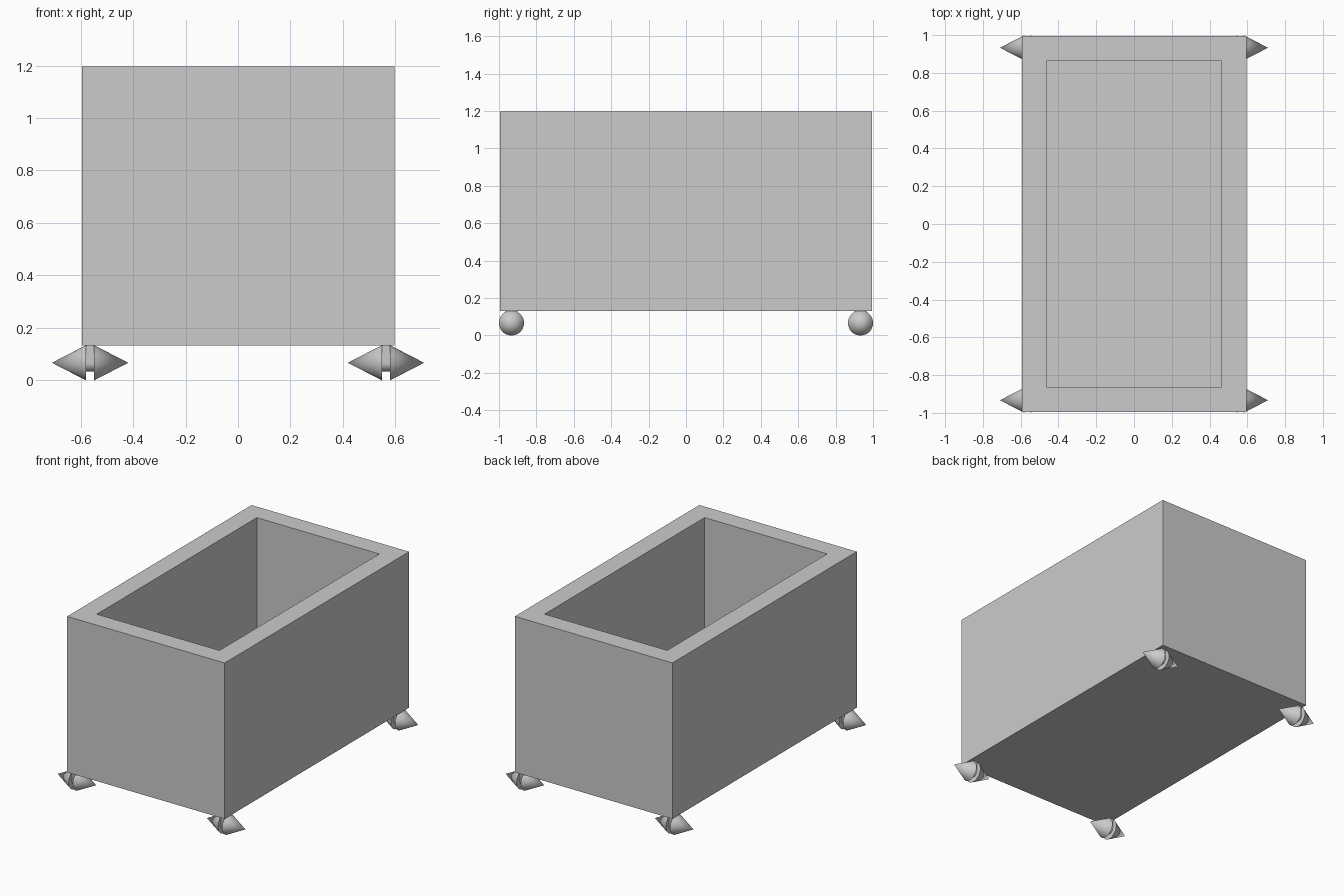
import bpy, bmesh
from math import pi, radians, cos, sin
from mathutils import Matrix, Vector

if "Cube" in bpy.data.objects:
    bpy.data.objects.remove(bpy.data.objects["Cube"])


def make_object(name, bm, smooth=False):
    bmesh.ops.recalc_face_normals(bm, faces=bm.faces)
    mesh = bpy.data.meshes.new(name)
    bm.to_mesh(mesh)
    bm.free()
    ob = bpy.data.objects.new(name, mesh)
    bpy.context.collection.objects.link(ob)
    if smooth:
        bpy.ops.object.select_all(action='DESELECT')
        ob.select_set(True)
        bpy.context.view_layer.objects.active = ob
        bpy.ops.object.shade_smooth_by_angle(angle=radians(40))
    return ob


# Open box: inset the top face and sink it to form the cavity
W, L, Z0, Z1, WALL = 1.19, 1.99, 0.132, 1.197, 0.132
bm = bmesh.new()
bmesh.ops.create_cube(bm, size=1, matrix=Matrix.Translation((0.001, 0, (Z0 + Z1) / 2))
                      @ Matrix.Diagonal((W, L, Z1 - Z0, 1)))
bm.normal_update()
top = max(bm.faces, key=lambda f: f.calc_center_median().z)
bmesh.ops.inset_region(bm, faces=[top], thickness=WALL, use_even_offset=True)
sunk = bmesh.ops.extrude_discrete_faces(bm, faces=[top])["faces"][0]
bmesh.ops.translate(bm, verts=sunk.verts, vec=(0, 0, -(Z1 - Z0 - WALL)))
make_object("open_box", bm)

# Double-cone feet, each pair hung on a round-ended bracket
R, GAP, TIP = 0.067, 0.0155, 0.13
for sx, side in ((-1, "left"), (1, "right")):
    for sy, end in ((-1, "front"), (1, "back")):
        c = Vector((sx * 0.564, sy * 0.933, R))

        bm = bmesh.new()
        for s in (-1, 1):
            m = (Matrix.Translation(c + Vector((s * (GAP + TIP / 2), 0, 0)))
                 @ Matrix.Rotation(s * pi / 2, 4, 'Y'))
            bmesh.ops.create_cone(bm, cap_ends=True, segments=48, radius1=R,
                                  radius2=0, depth=TIP, matrix=m)
        make_object(f"{end}_{side}_cone_wheel", bm, True)

        # Bracket profile: half round at the bottom, straight up to the box
        r = 0.033
        pts = [(r * cos(a), r * sin(a)) for a in (pi + i * pi / 16 for i in range(17))]
        pts += [(r, Z0 - R), (-r, Z0 - R)]
        bm = bmesh.new()
        face = bm.faces.new([bm.verts.new(c + Vector((-GAP, y, z))) for y, z in pts])
        ext = bmesh.ops.extrude_face_region(bm, geom=[face])["geom"]
        bmesh.ops.translate(bm, vec=(2 * GAP, 0, 0),
                            verts=[v for v in ext if isinstance(v, bmesh.types.BMVert)])
        make_object(f"{end}_{side}_bracket", bm, True)
